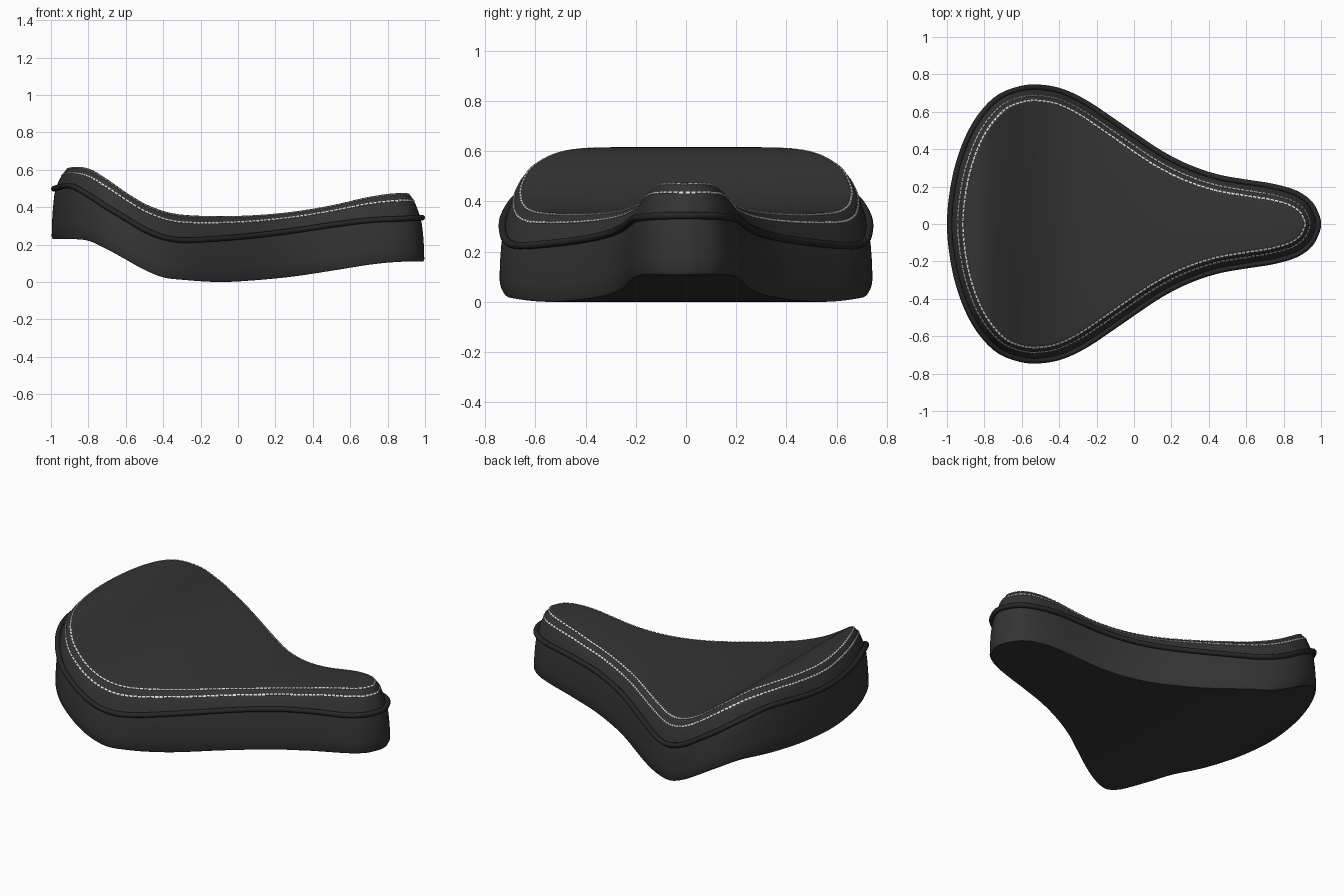
import bpy, bmesh, math
from mathutils import Vector, Matrix

cube = bpy.data.objects.get("Cube")
if cube:
    bpy.data.objects.remove(cube)

# Half of the plan outline, from the tail to the nose
HALF = [(-1, 0), (-.99, .14), (-.96, .3), (-.905, .46), (-.83, .59), (-.73, .69),
        (-.61, .738), (-.5, .745), (-.38, .722), (-.25, .66), (-.1, .56), (.03, .47),
        (.16, .385), (.3, .315), (.45, .265), (.6, .238), (.75, .214), (.87, .178),
        (.95, .122), (.99, .05), (1, 0)]
# Lengthwise heights: x, underside, piping, crown
LEVELS = [(-1, .23, .495, .57), (-.9, .23, .515, .612), (-.8, .22, .465, .607),
          (-.7, .175, .4, .55), (-.6, .12, .34, .48), (-.5, .065, .28, .42),
          (-.4, .025, .24, .38), (-.3, .012, .224, .36), (-.1, 0, .232, .352),
          (.1, .01, .25, .358), (.3, .03, .275, .377), (.5, .06, .305, .41),
          (.7, .092, .33, .455), (.85, .107, .337, .475), (1, .11, .345, .472)]
UNDER, PIPE, CROWN = 1, 2, 3
STEPS = 6
SEAM, ROLL = .025, .105      # inset where the cover starts and where it levels out


def material(name, value, rough):
    mat = bpy.data.materials.new(name)
    mat.use_nodes = True
    colour = (value, value, value, 1)
    mat.diffuse_color = colour
    shader = mat.node_tree.nodes["Principled BSDF"]
    shader.inputs["Base Color"].default_value = colour
    shader.inputs["Roughness"].default_value = rough
    return mat


def level(x, column):
    """Smoothly interpolated height at x."""
    x = max(-1, min(1, x))
    last = len(LEVELS) - 1
    i = next((k for k in range(last) if x <= LEVELS[k + 1][0]), last - 1)

    def slope(k):
        a, b = LEVELS[max(k - 1, 0)], LEVELS[min(k + 1, last)]
        return (b[column] - a[column]) / (b[0] - a[0])
    a, b = LEVELS[i], LEVELS[i + 1]
    w = b[0] - a[0]
    t = (x - a[0]) / w
    ease = t * t * (3 - 2 * t)
    return (a[column] * (1 - ease) + b[column] * ease
            + w * t * (1 - t) * ((1 - t) * slope(i) - t * slope(i + 1)))


def closed_outline():
    """Closed smooth loop through the half outline and its mirror image."""
    loop = [Vector(p) for p in HALF] + [Vector((x, -y)) for x, y in HALF[-2:0:-1]]
    n, points = len(loop), []
    for i in range(n):
        a, b, c, d = (loop[(i + k) % n] for k in (-1, 0, 1, 2))
        for s in range(STEPS):
            t = s / STEPS
            points.append((2 * b + (c - a) * t + (2 * a - 5 * b + 4 * c - d) * t ** 2
                           + (3 * b - a - 3 * c + d) * t ** 3) / 2)
    return points


OUTLINE = closed_outline()
COUNT = len(OUTLINE)


def ring(inset, height):
    """Outline moved inward, with z taken from a height function of x."""
    result = []
    for i, p in enumerate(OUTLINE):
        t = (OUTLINE[(i + 1) % COUNT] - OUTLINE[i - 1]).normalized()
        q = p + Vector((t.y, -t.x)) * inset
        result.append(Vector((q.x, q.y, height(q.x))))
    return result


def cover_ring(inset):
    u = (ROLL - inset) / (ROLL - SEAM)
    f = 1 - max(u, 0) ** 2.1
    return ring(inset, lambda x: level(x, PIPE) * (1 - f) + level(x, CROWN) * f)


def wall_ring(inset, f):
    return ring(inset, lambda x: level(x, UNDER) * (1 - f) + level(x, PIPE) * f)


def finish(name, bm, mat, angle=None):
    bmesh.ops.recalc_face_normals(bm, faces=bm.faces)
    mesh = bpy.data.meshes.new(name)
    bm.to_mesh(mesh)
    bm.free()
    obj = bpy.data.objects.new(name, mesh)
    bpy.context.collection.objects.link(obj)
    mesh.materials.append(mat)
    if angle:
        bpy.ops.object.select_all(action='DESELECT')
        obj.select_set(True)
        bpy.context.view_layer.objects.active = obj
        bpy.ops.object.shade_smooth_by_angle(angle=math.radians(angle))
    return obj


def shell(name, rings, mat):
    """Skin the rings and span the last one from side to side."""
    bm = bmesh.new()
    rows = [[bm.verts.new(p) for p in r] for r in rings]
    for a, b in zip(rows, rows[1:]):
        for i in range(COUNT):
            j = (i + 1) % COUNT
            bm.faces.new((a[i], a[j], b[j], b[i]))
    end = rows[-1]
    for i in range(COUNT // 2):
        corners = (end[i], end[i + 1], end[-i - 1], end[-i])
        bm.faces.new(list(dict.fromkeys(corners)))
    return finish(name, bm, mat, 45)


def stitch_row(name, inset, mat, pitch=.024, length=.018, width=.009):
    """Row of small thread dashes lying on the cover."""
    path, inner = cover_ring(inset), cover_ring(inset + .008)
    bm = bmesh.new()
    travelled, due = 0, 0
    for i in range(COUNT):
        j = (i + 1) % COUNT
        step = path[j] - path[i]
        while due < travelled + step.length:
            t = (due - travelled) / step.length
            along = step.normalized()
            side = inner[i].lerp(inner[j], t) - path[i].lerp(path[j], t)
            up = along.cross(side).normalized()
            side = up.cross(along)
            axes = Matrix((along, side, up)).transposed().to_4x4()
            place = Matrix.Translation(path[i].lerp(path[j], t)) @ axes
            bmesh.ops.create_cube(bm, size=1,
                                  matrix=place @ Matrix.Diagonal((length, width, .006, 1)))
            due += pitch
        travelled += step.length
    return finish(name, bm, mat)


leather = material("dark grey leather", .034, .6)
trim = material("black piping", .02, .5)
thread = material("white thread", .75, .8)

# Padded cover
shell("seat_cover", [cover_ring(SEAM + (ROLL - SEAM) * k / 10) for k in range(11)], leather)

# Side wall and underside
shell("seat_base", [wall_ring(d, f) for d, f in
                    ((SEAM, 1), (.017, .85), (.01, .6), (.005, .3), (.004, .05), (.01, 0))],
      leather)

# Piping along the seam
curve = bpy.data.curves.new("piping", 'CURVE')
curve.dimensions = '3D'
curve.bevel_depth = .015
curve.bevel_resolution = 3
spline = curve.splines.new('POLY')
spline.points.add(COUNT - 1)
spline.use_cyclic_u = True
for point, p in zip(spline.points, ring(.015, lambda x: level(x, PIPE))):
    point.co = (*p, 1)
curve.materials.append(trim)
bpy.context.collection.objects.link(bpy.data.objects.new("piping", curve))

# Double stitching
stitch_row("outer_stitching", .06, thread)
stitch_row("inner_stitching", .087, thread)
